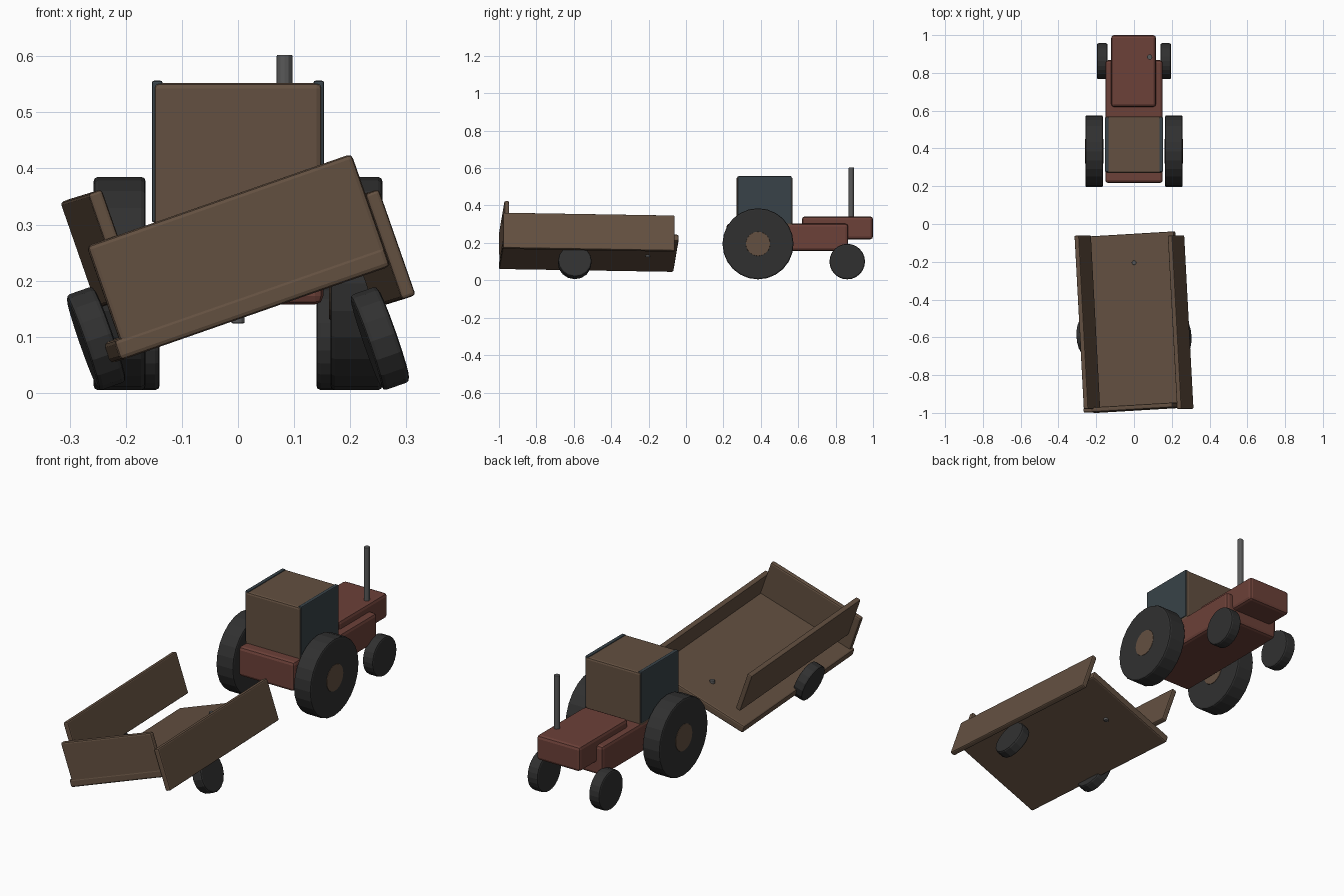
import bpy
from math import radians, pi
from mathutils import Euler, Matrix

if "Cube" in bpy.data.objects:
    bpy.data.objects.remove(bpy.data.objects["Cube"])


def material(name, rgb):
    m = bpy.data.materials.new(name)
    m.diffuse_color = (*rgb, 1)
    m.use_nodes = True
    m.node_tree.nodes["Principled BSDF"].inputs["Base Color"].default_value = m.diffuse_color
    return m


RED = material("red_paint", (0.15, 0.052, 0.04))
WOOD = material("brown_wood", (0.125, 0.08, 0.052))
RUBBER = material("rubber", (0.03, 0.03, 0.03))
STEEL = material("dark_steel", (0.1, 0.1, 0.1))
GLASS = material("dark_glass", (0.04, 0.055, 0.065))
TILT = Euler((radians(-1), radians(-19.2), radians(3.4)), 'XYZ')


def finish(o, name, mat, bevel):
    o.name = name
    o.data.materials.append(mat)
    if bevel:
        b = o.modifiers.new("bevel", 'BEVEL')
        b.width, b.segments = bevel, 2
        b.limit_method, b.angle_limit = 'ANGLE', radians(40)
    return o


def box(name, center, size, mat, rot=(0, 0, 0), bevel=0.01):
    bpy.ops.mesh.primitive_cube_add(size=1, location=center, rotation=rot)
    o = bpy.context.object
    o.data.transform(Matrix.Diagonal((*size, 1)))
    return finish(o, name, mat, bevel)


def cylinder(name, center, r, length, mat, axis='X', rot=(0, 0, 0), sides=24, bevel=0.008):
    bpy.ops.mesh.primitive_cylinder_add(vertices=sides, radius=r, depth=length,
                                        location=center, rotation=rot)
    o = bpy.context.object
    if axis == 'X':
        o.data.transform(Matrix.Rotation(pi / 2, 4, 'Y'))
    return finish(o, name, mat, bevel)


# Tractor body, bonnet, cab and exhaust
box("tractor_body", (0, 0.542, 0.23), (0.304, 0.65, 0.145), RED, bevel=0.015)
box("bonnet", (-0.002, 0.81, 0.28), (0.237, 0.38, 0.122), RED, bevel=0.015)
box("cab", (0, 0.42, 0.405), (0.3, 0.3, 0.295), WOOD)
cylinder("exhaust", (0.083, 0.884, 0.44), 0.014, 0.325, STEEL, axis='Z', sides=12, bevel=0.002)

for side, s in (("left", -1), ("right", 1)):
    # Cab windows and tractor wheels
    box(f"{side}_window", (s * 0.144, 0.42, 0.43), (0.019, 0.288, 0.253), GLASS, bevel=0.004)
    cylinder(f"{side}_rear_wheel", (s * 0.211, 0.385, 0.195), 0.19, 0.093, RUBBER)
    cylinder(f"{side}_rear_hub", (s * 0.211, 0.385, 0.195), 0.065, 0.097, WOOD, bevel=0.002)
    cylinder(f"{side}_front_wheel", (s * 0.168, 0.862, 0.1), 0.095, 0.057, RUBBER)
    # Trailer side boards and wheels, each tilted about its own centre
    box(f"{side}_side_board", (s * 0.247, -0.52, 0.257), (0.026, 0.92, 0.2), WOOD, TILT, 0.006)
    cylinder(f"{side}_trailer_wheel", (s * 0.253, -0.595, 0.097), 0.09, 0.052, RUBBER,
             rot=TILT, sides=16)

# Trailer bed, tailboard and hitch pin
box("trailer_bed", (0, -0.52, 0.152), (0.51, 0.935, 0.038), WOOD, TILT, 0.008)
box("tailboard", (0, -0.972, 0.247), (0.5, 0.026, 0.205), WOOD, TILT, 0.008)
cylinder("hitch_pin", (0, -0.205, 0.154), 0.012, 0.06, STEEL, axis='Z', sides=12, bevel=0.002)
